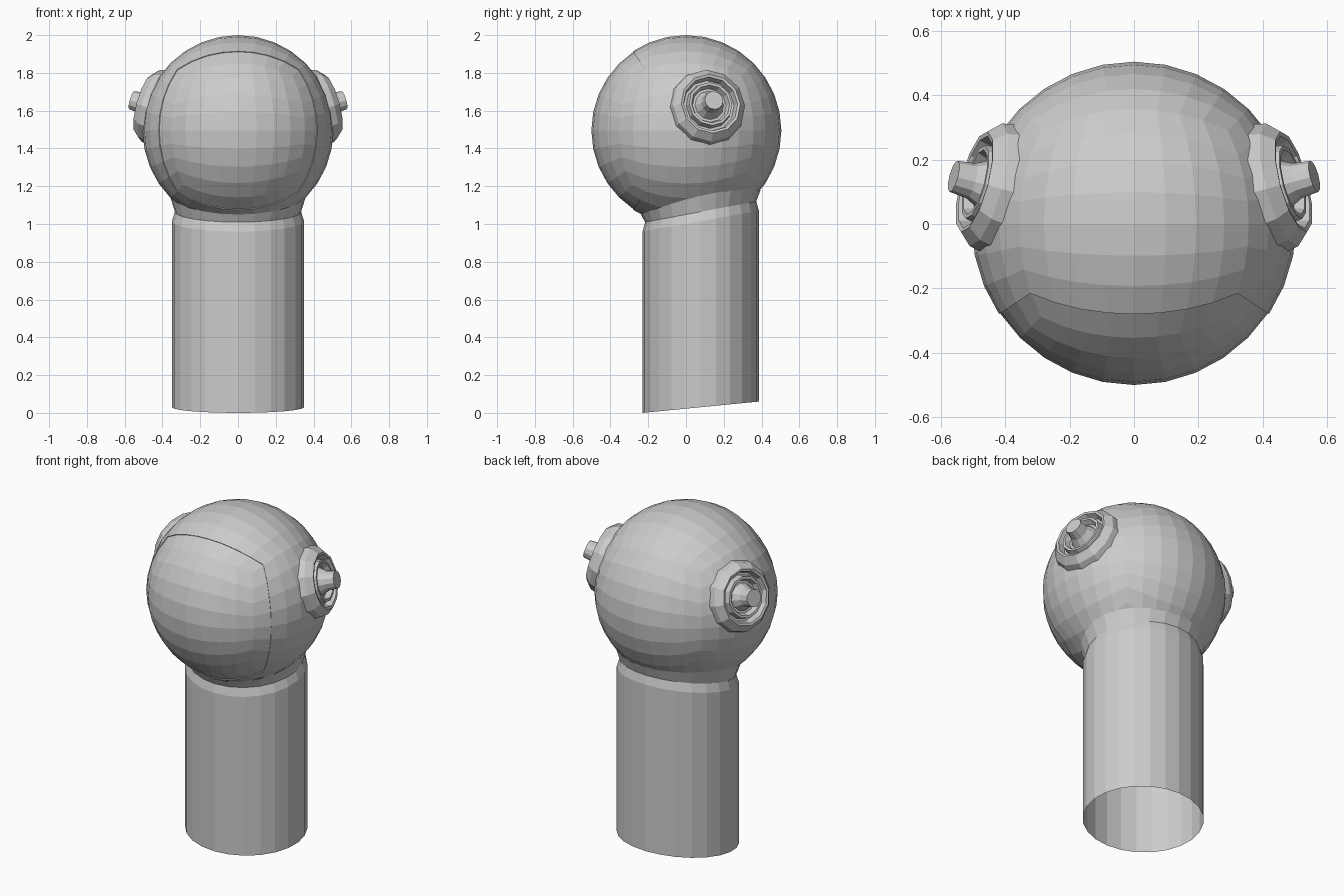
import bpy, bmesh, math
from mathutils import Vector

if "Cube" in bpy.data.objects:
    bpy.data.objects.remove(bpy.data.objects["Cube"])

R = 0.505
C = Vector((0, 0, 1.495))          # centre of the helmet ball
NECK_Y, NECK_RX, NECK_RY = 0.078, 0.35, 0.308

grey = bpy.data.materials.new("plain grey")
grey.diffuse_color = (0.6, 0.6, 0.6, 1)
grey.use_nodes = True
grey.node_tree.nodes["Principled BSDF"].inputs["Base Color"].default_value = grey.diffuse_color


def finish(bm, name, recalc=True):
    if recalc:
        bmesh.ops.recalc_face_normals(bm, faces=bm.faces)
    me = bpy.data.meshes.new(name)
    bm.to_mesh(me)
    bm.free()
    me.materials.append(grey)
    ob = bpy.data.objects.new(name, me)
    bpy.context.collection.objects.link(ob)
    return ob


def in_neck(v):
    return (v.z < 1.3 and (v.x / NECK_RX) ** 2
            + ((v.y - NECK_Y) / NECK_RY) ** 2 < 1.0)


def ball_part(name, radius, keep):
    """Cube grid blown up to a ball, keeping only the faces chosen on the cube."""
    bm = bmesh.new()
    bmesh.ops.create_cube(bm, size=2)
    bmesh.ops.subdivide_edges(bm, edges=bm.edges[:], cuts=7, use_grid_fill=True)
    drop = [f for f in bm.faces if not keep(f.calc_center_median())]
    bmesh.ops.delete(bm, geom=drop, context='FACES')
    for v in bm.verts:
        d = Vector([math.tan(c * math.pi / 4) for c in v.co]).normalized()
        v.co = C + d * radius
    bmesh.ops.recalc_face_normals(bm, faces=bm.faces)
    if sum((f.normal.dot(f.calc_center_median() - C) for f in bm.faces)) < 0:
        bmesh.ops.reverse_faces(bm, faces=bm.faces[:])
    # thin lip turned inwards along the seam
    rim = [e for e in bm.edges if e.is_boundary]
    ext = bmesh.ops.extrude_edge_only(bm, edges=rim)
    for v in ext["geom"]:
        if isinstance(v, bmesh.types.BMVert):
            v.co = C + (v.co - C) * 0.96
    # opening above the neck
    hole = [f for f in bm.faces if all(in_neck(v.co) for v in f.verts)]
    bmesh.ops.delete(bm, geom=hole, context='FACES')
    return finish(bm, name, False)


ball_part("helmet_shell", R, lambda c: c.y > -0.75)
ball_part("visor", R - 0.004, lambda c: c.y < -0.75)


def loft(bm, rings, cap=False):
    rows = [[bm.verts.new(p) for p in ring] for ring in rings]
    n = len(rows[0])
    for a, b in zip(rows, rows[1:]):
        for i in range(n):
            j = (i + 1) % n
            bm.faces.new((a[i], a[j], b[j], b[i]))
    if cap:
        bm.faces.new(rows[-1])


# neck tube: open, slanted at both ends, flaring into the ball
def neck_ring(scale, z_front, z_back, on_ball=False, n=24):
    pts = []
    for i in range(n):
        a = 2 * math.pi * i / n
        x = NECK_RX * scale * math.cos(a)
        y = NECK_Y + NECK_RY * scale * math.sin(a)
        t = (math.sin(a) + 1) / 2
        z = z_front + (z_back - z_front) * t
        if on_ball:
            z = C.z - math.sqrt(max(R * R - x * x - y * y, 0))
        pts.append(Vector((x, y, z)))
    return pts


bm = bmesh.new()
loft(bm, [neck_ring(1, 0, 0.06), neck_ring(1, 0.96, 1.07),
          neck_ring(0.955, 1.01, 1.12)])
finish(bm, "neck_tube")

bm = bmesh.new()
loft(bm, [neck_ring(0.955, 1.01, 1.12), neck_ring(1.03, 0, 0, True)])
finish(bm, "neck_flare")

# ear pieces: (radius, distance from ball centre) turned around a radial axis
EAR = [(0.205, 0.455), (0.197, 0.495), (0.162, 0.533), (0.148, 0.530),
       (0.138, 0.490), (0.124, 0.490), (0.118, 0.530), (0.104, 0.530),
       (0.092, 0.500), (0.078, 0.500), (0.056, 0.545), (0.050, 0.602)]
for side, label in ((1, "right"), (-1, "left")):
    axis = Vector((side * 0.48, 0.127, 0.137)).normalized()
    u = axis.cross(Vector((0, 0, 1))).normalized()
    w = u.cross(axis)
    rings = []
    for r, d in EAR:
        rings.append([C + axis * d + r * (u * math.cos(k * math.pi / 6)
                      + w * math.sin(k * math.pi / 6)) for k in range(12)])
    bm = bmesh.new()
    loft(bm, rings, cap=True)
    bmesh.ops.recalc_face_normals(bm, faces=bm.faces)
    tip = max(bm.faces, key=lambda f: len(f.verts))
    if tip.normal.dot(axis) < 0:
        bmesh.ops.reverse_faces(bm, faces=bm.faces[:])
    finish(bm, "ear_piece_" + label, False)
